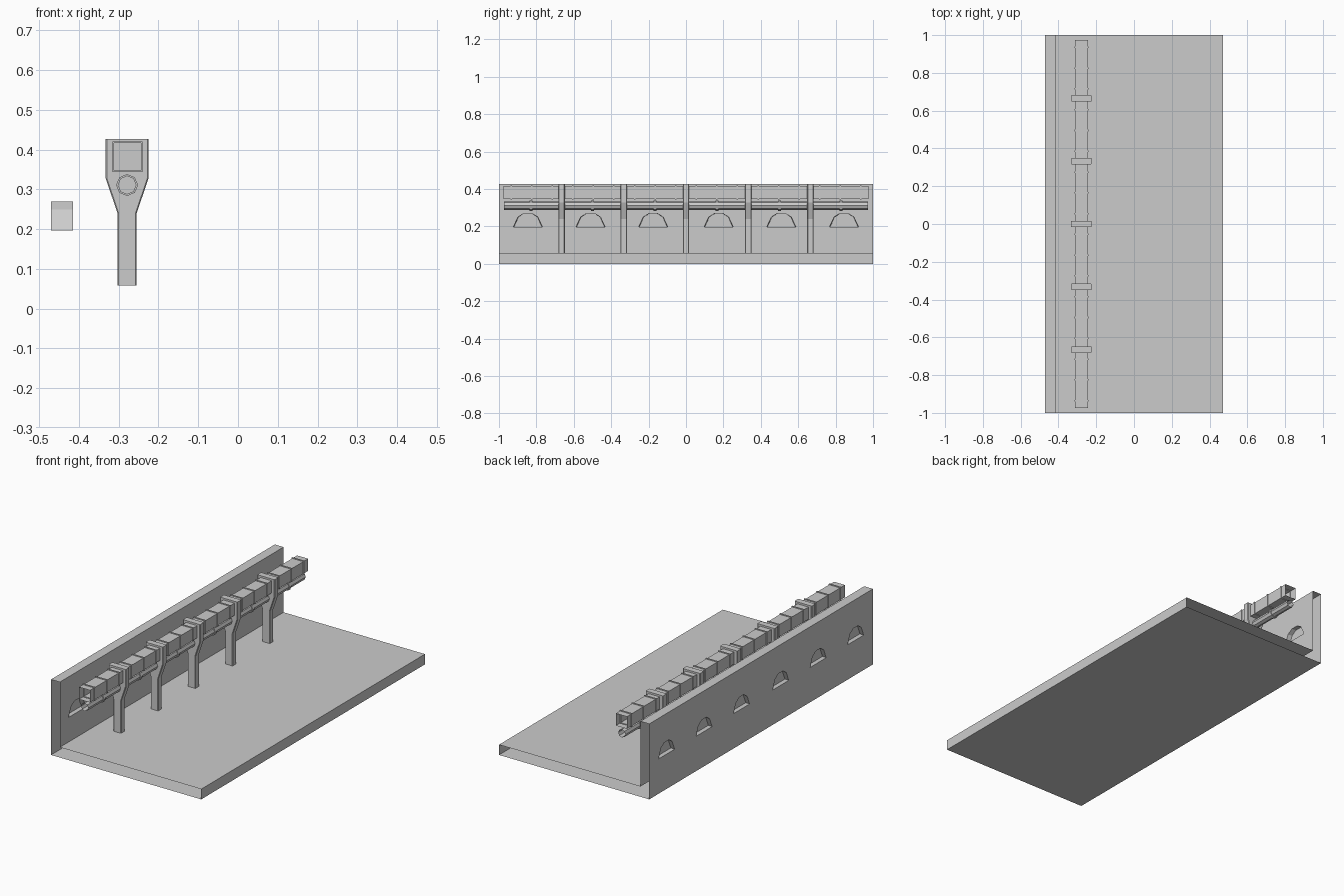
import bpy, bmesh, math

if "Cube" in bpy.data.objects:
    bpy.data.objects.remove(bpy.data.objects["Cube"])


def loft(name, rings, caps=True):
    """Skin a list of equal-length vertex loops."""
    bm = bmesh.new()
    loops = [[bm.verts.new(p) for p in r] for r in rings]
    for a, b in zip(loops, loops[1:]):
        n = len(a)
        for i in range(n):
            j = (i + 1) % n
            bm.faces.new((a[i], a[j], b[j], b[i]))
    if caps:
        bm.faces.new(loops[0][::-1])
        if len(loops) > 1:
            bm.faces.new(loops[-1])
            bmesh.ops.recalc_face_normals(bm, faces=bm.faces)
    else:
        bmesh.ops.recalc_face_normals(bm, faces=bm.faces)
    me = bpy.data.meshes.new(name)
    bm.to_mesh(me)
    bm.free()
    ob = bpy.data.objects.new(name, me)
    bpy.context.collection.objects.link(ob)
    return ob


def run(name, section, stations):
    """Open tube along y; stations are (y, scale) around the section centre."""
    cx, cz, pts = section
    return loft(name, [[(cx + s * x, y, cz + s * z) for x, z in pts]
                       for y, s in stations], caps=False)


def banded(y0, y1, centres, half, big):
    """Stations with raised bands at the given centres."""
    st = [(y0, 1)]
    for c in centres:
        st += [(c - half, 1), (c - half, big), (c + half, big), (c + half, 1)]
    return st + [(y1, 1)]


# Floor and wall: one L profile
L = [(-.47, 0), (.47, 0), (.47, .058), (-.415, .058), (-.415, .427), (-.47, .427)]
shell = loft("floor_and_wall", [[(x, y, z) for x, z in L] for y in (-1, 1)])

# Arched openings through the wall, each closed by a thin pane
arch = [(-.08, .197), (.08, .197), (.055, .25), (.022, .27), (-.022, .27), (-.055, .25)]
bays = [-.845, -.51, -.175, .175, .51, .845]
cutters = []
for i, c in enumerate(bays):
    cutter = loft("opening_cutter", [[(x, c + k * y, z) for y, z in arch]
                                     for x, k in ((-.49, .87), (-.395, 1.0))])
    cutter.hide_render = True
    cutters.append(cutter)
    m = shell.modifiers.new("opening", 'BOOLEAN')
    m.operation = 'DIFFERENCE'
    m.solver = 'EXACT'
    m.object = cutter
    loft(f"opening_pane_{i + 1}", [[(x, c + .93 * y, z) for y, z in arch]
                                   for x in (-.445, -.441)])

# Bake the cuts, then open both ends of the L
dg = bpy.context.evaluated_depsgraph_get()
shell.data = bpy.data.meshes.new_from_object(shell.evaluated_get(dg))
shell.modifiers.clear()
for ob in cutters:
    bpy.data.objects.remove(ob)
bm = bmesh.new()
bm.from_mesh(shell.data)
bm.normal_update()
ends = [f for f in bm.faces
        if abs(f.normal.y) > .99 and abs(f.calc_center_median().y) > .99]
bmesh.ops.delete(bm, geom=ends, context='FACES_ONLY')
bm.to_mesh(shell.data)
bm.free()

# Support posts: lightly chamfered, flaring to a wide head
posts = [-.665, -.333, 0, .333, .665]
CX, T, C = -.279, .017, .003
for i, py in enumerate(posts):
    rings = []
    for z, w in ((.058, .024), (.24, .024), (.328, .054), (.427, .054)):
        sec = [(w, T - C), (w - C, T), (C - w, T), (-w, T - C),
               (-w, C - T), (C - w, -T), (w - C, -T), (w, C - T)]
        rings.append([(CX + x, py + y, z) for x, y in sec])
    loft(f"support_post_{i + 1}", rings)

# Square duct with thin seam bands
s = .0345
square = [(-s, -s), (s, -s), (s, s), (-s, s)]
seams = [k * .11 + .055 for k in range(-9, 9)]
run("square_duct", (CX + .001, .382, square), banded(-.975, .975, seams, .004, 1.1))

# Eight-sided pipe with coupling collars
octagon = [(.0225 * math.sin(k * math.pi / 4), .0225 * math.cos(k * math.pi / 4))
           for k in range(8)]
joints = [-.83, -.5, -.165, .165, .5, .83]
run("round_pipe", (CX, .311, octagon), banded(-.972, .972, joints, .008, 1.22))
